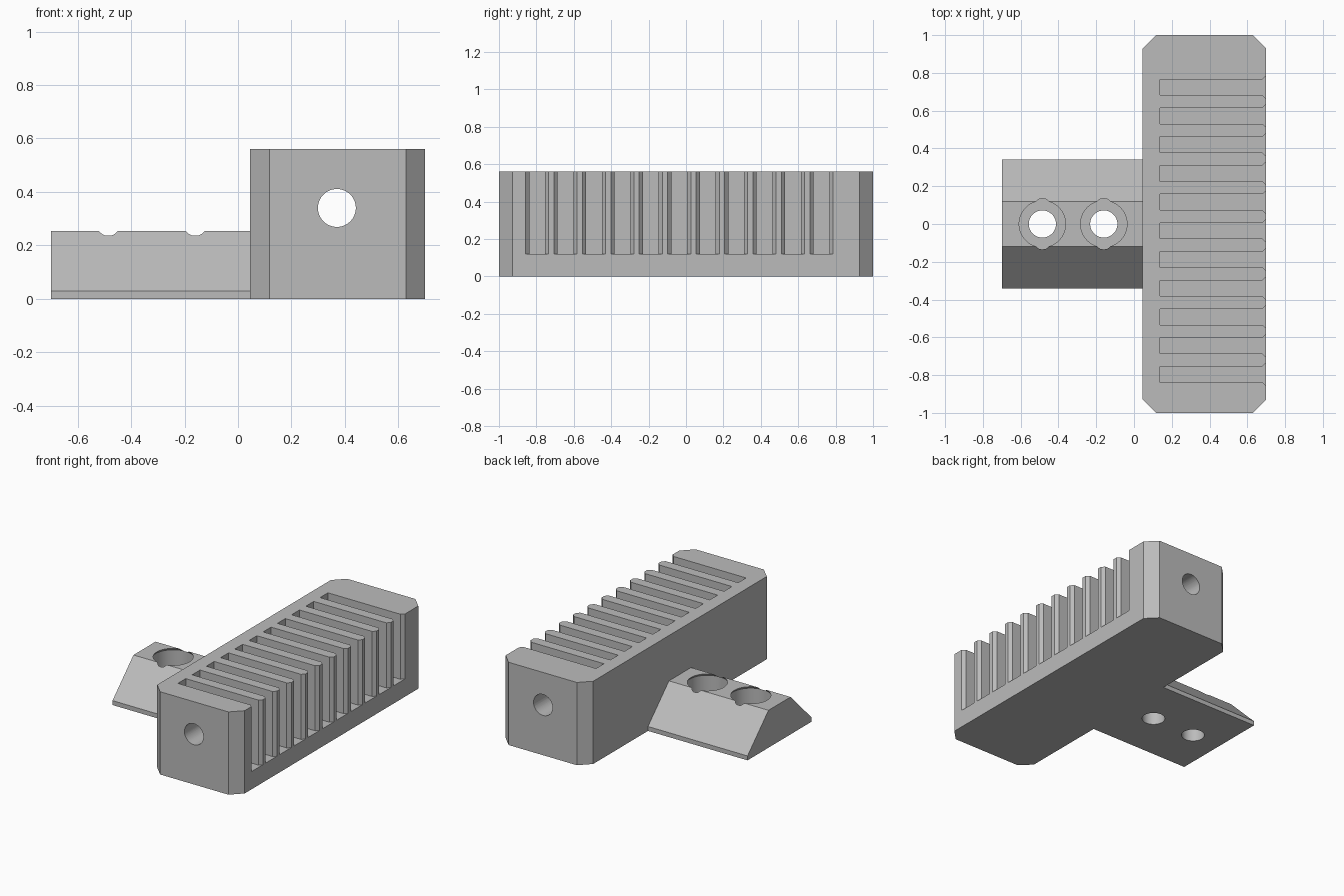
import bpy, bmesh, math
from mathutils import Matrix, Vector

if "Cube" in bpy.data.objects:
    bpy.data.objects.remove(bpy.data.objects["Cube"], do_unlink=True)

grey = bpy.data.materials.new("plain grey")
grey.use_nodes = True
grey.diffuse_color = (0.5, 0.5, 0.5, 1)
grey.node_tree.nodes["Principled BSDF"].inputs["Base Color"].default_value = (0.5, 0.5, 0.5, 1)


def prism(bm, points, offset):
    """Extrude a closed outline of 3D points along an offset."""
    face = bm.faces.new([bm.verts.new(p) for p in points])
    out = bmesh.ops.extrude_face_region(bm, geom=[face])["geom"]
    bmesh.ops.translate(bm, vec=Vector(offset),
                        verts=[v for v in out if isinstance(v, bmesh.types.BMVert)])


def lathe(bm, profile, x, segments=64):
    """Spin a radius/height profile about a vertical axis at x."""
    rings = []
    for r, z in profile:
        rings.append([bm.verts.new((x + r * math.cos(a), r * math.sin(a), z))
                      for a in (2 * math.pi * i / segments for i in range(segments))])
    for low, high in zip(rings, rings[1:]):
        for i in range(segments):
            j = (i + 1) % segments
            bm.faces.new((low[i], low[j], high[j], high[i]))
    bm.faces.new(rings[0])
    bm.faces.new(rings[-1])


def finish(name, bm):
    bmesh.ops.recalc_face_normals(bm, faces=bm.faces[:])
    mesh = bpy.data.meshes.new(name)
    bm.to_mesh(mesh)
    bm.free()
    mesh.materials.append(grey)
    obj = bpy.data.objects.new(name, mesh)
    bpy.context.collection.objects.link(obj)
    return obj


def cut(obj, cutter):
    """Subtract a cutter, then remove it."""
    bpy.ops.object.select_all(action="DESELECT")
    bpy.context.view_layer.objects.active = obj
    obj.select_set(True)
    mod = obj.modifiers.new("cut", "BOOLEAN")
    mod.operation, mod.solver, mod.object = "DIFFERENCE", "EXACT", cutter
    bpy.ops.object.modifier_apply(modifier=mod.name)
    bpy.data.objects.remove(cutter, do_unlink=True)
    bpy.ops.object.shade_smooth_by_angle(angle=math.radians(25))


# Block with chamfered upright corners
x0, x1, c, height = 0.045, 0.70, 0.072, 0.56
outline = [(x0 + c, -1), (x1 - c, -1), (x1, c - 1), (x1, 1 - c),
           (x1 - c, 1), (x0 + c, 1), (x0, 1 - c), (x0, c - 1)]
bm = bmesh.new()
prism(bm, [(x, y, 0) for x, y in outline], (0, 0, height))
block = finish("slotted_block", bm)

# Row of open slots with flared mouths
bm = bmesh.new()
half, flare = 0.042, 0.02
for i in range(11):
    yc = 0.724 - 0.152 * i
    side = [(0.137, half), (x1 - flare, half), (x1 + flare, half + 2 * flare)]
    shape = [(x, yc - y, 0.12) for x, y in side] + [(x, yc + y, 0.12) for x, y in reversed(side)]
    prism(bm, shape, (0, 0, 0.6))
cut(block, finish("slot_cutter", bm))

# Long bore through the block
bm = bmesh.new()
bmesh.ops.create_cone(bm, cap_ends=True, segments=64, radius1=0.071, radius2=0.071, depth=2.4,
                      matrix=Matrix.Translation((0.37, 0, 0.34)) @ Matrix.Rotation(math.pi / 2, 4, "X"))
cut(block, finish("bore_cutter", bm))

# Mounting foot with sloped sides
bm = bmesh.new()
right = [(0.342, 0), (0.342, 0.03), (0.118, 0.253)]
section = right + [(-y, z) for y, z in reversed(right)]
prism(bm, [(-0.70, y, z) for y, z in section], (0.745, 0, 0))
foot = finish("mounting_foot", bm)

# Two recessed screw holes, slightly wider below the rim
bm = bmesh.new()
for x in (-0.485, -0.16):
    lathe(bm, [(0.072, -0.1), (0.072, 0.09), (0.134, 0.09), (0.134, 0.238),
               (0.123, 0.253), (0.123, 0.4)], x)
cut(foot, finish("screw_hole_cutter", bm))
